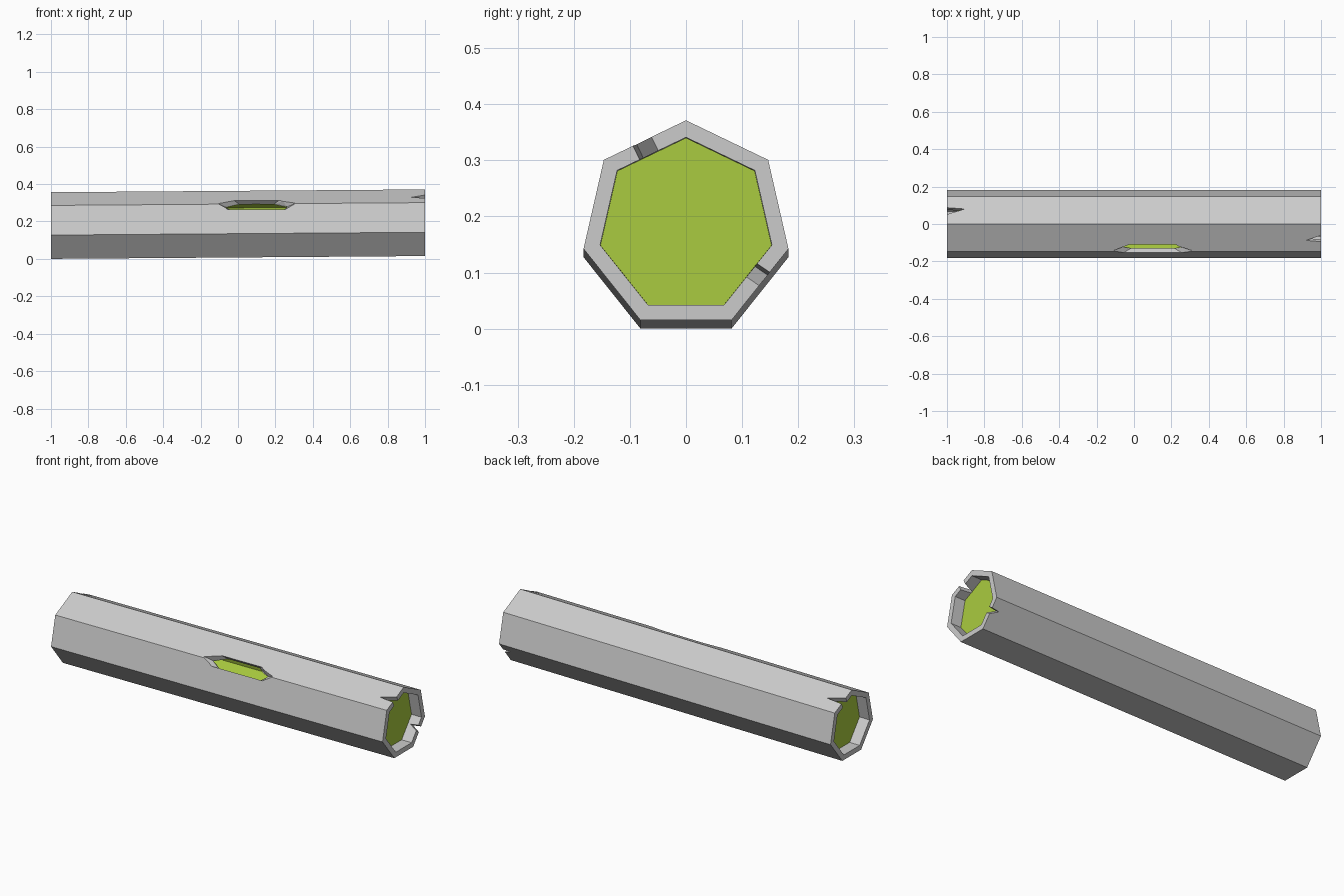
import bpy, bmesh, math
from mathutils import Vector

if "Cube" in bpy.data.objects:
    bpy.data.objects.remove(bpy.data.objects["Cube"])

AXIS_Z, TILT = 0.1765, 0.0075   # axis height at the middle and its slight rise
R_OUT, R_IN, CAP_X = 0.1873, 0.157, 0.94


def point(x, y, z):
    return (x, y, z + AXIS_Z + TILT * x)


def heptagon(x, r):
    return [point(x, r * math.sin(k * math.tau / 7), r * math.cos(k * math.tau / 7)) for k in range(7)]


def bridge(bm, a, b):
    n = len(a)
    for i in range(n):
        j = (i + 1) % n
        bm.faces.new((a[i], a[j], b[j], b[i]))


def ring(bm, pts):
    return [bm.verts.new(p) for p in pts]


def finish(name, bm):
    me = bpy.data.meshes.new(name)
    bm.to_mesh(me)
    bm.free()
    ob = bpy.data.objects.new(name, me)
    bpy.context.collection.objects.link(ob)
    return ob


def loft(name, pts_a, pts_b):
    bm = bmesh.new()
    a, b = ring(bm, pts_a), ring(bm, pts_b)
    bridge(bm, a, b)
    bm.faces.new(a)
    bm.faces.new(b)
    bmesh.ops.recalc_face_normals(bm, faces=bm.faces)
    return finish(name, bm)


def cut(target, cutter):
    m = target.modifiers.new(cutter.name, 'BOOLEAN')
    m.operation, m.solver, m.object = 'DIFFERENCE', 'EXACT', cutter
    cutter.hide_render = True
    cutter.hide_set(True)


# hollow grey log, open at both ends
bm = bmesh.new()
rings = [ring(bm, heptagon(x, r)) for x, r in ((-1, R_OUT), (1, R_OUT), (1, R_IN), (-1, R_IN))]
for i in range(4):
    bridge(bm, rings[i], rings[(i + 1) % 4])
bmesh.ops.recalc_face_normals(bm, faces=bm.faces)
shell = finish("log_shell", bm)

# green hollow lining with recessed end caps (outer skin plus inverted inner skin)
bm = bmesh.new()
for x, r, flip in ((CAP_X, R_IN - 0.0005, False), (CAP_X - 0.003, R_IN - 0.002, True)):
    a, b = ring(bm, heptagon(-x, r)), ring(bm, heptagon(x, r))
    before = set(bm.faces)
    bridge(bm, a, b)
    bm.faces.new(a)
    bm.faces.new(b)
    skin = [f for f in bm.faces if f not in before]
    bmesh.ops.recalc_face_normals(bm, faces=skin)
    if flip:
        bmesh.ops.reverse_faces(bm, faces=skin)
lining = finish("green_lining", bm)
green = bpy.data.materials.new("green")
green.diffuse_color = (0.40, 0.60, 0.05, 1)
green.use_nodes = True
green.node_tree.nodes["Principled BSDF"].inputs["Base Color"].default_value = green.diffuse_color
lining.data.materials.append(green)

# six-sided hole in the front upper edge, tapering inwards
OUTLINE = [(-0.2125, 0), (-0.135, 0.033), (0.135, 0.033), (0.2125, 0), (0.175, -0.033), (-0.175, -0.033)]


def hole_ring(depth):
    s = 1 - 6.7 * (depth + 0.015)
    c = Vector((-0.1325, 0.1125)) + Vector((0.727, -0.687)) * depth
    return [point(0.1 + x * s, c.x + 0.687 * u, c.y + 0.727 * u) for x, u in OUTLINE]


hole = loft("hole_cutter", hole_ring(-0.03), hole_ring(0.05))
cut(shell, hole)
cut(lining, hole)


# wedge notches in the end rims: end side, rim points, length, tip position
def notch(name, side, a, b, length, tip):
    a, b = Vector(a), Vector(b)
    n = Vector((-(b - a).y, (b - a).x)).normalized()
    if n.dot(a) < 0:
        n = -n
    t = a.lerp(b, tip)
    grow = 0.2                      # continue the wedge past the rim
    a2, b2 = a + (a - t) * grow, b + (b - t) * grow
    tri = [(side * (1 + length * grow), a2), (side * (1 + length * grow), b2), (side * (1 - length), t)]
    layers = [[point(x, *(p + n * d)) for x, p in tri] for d in (0.015, -0.045)]
    cut(shell, loft(name, *layers))


notch("right_upper_notch", 1, (-0.095, 0.143), (-0.062, 0.159), 0.08, 0.2)
notch("right_lower_notch", 1, (0.147, -0.082), (0.130, -0.107), 0.045, 0.2)
notch("left_upper_notch", -1, (0.088, 0.146), (0.052, 0.163), 0.095, 0.2)
